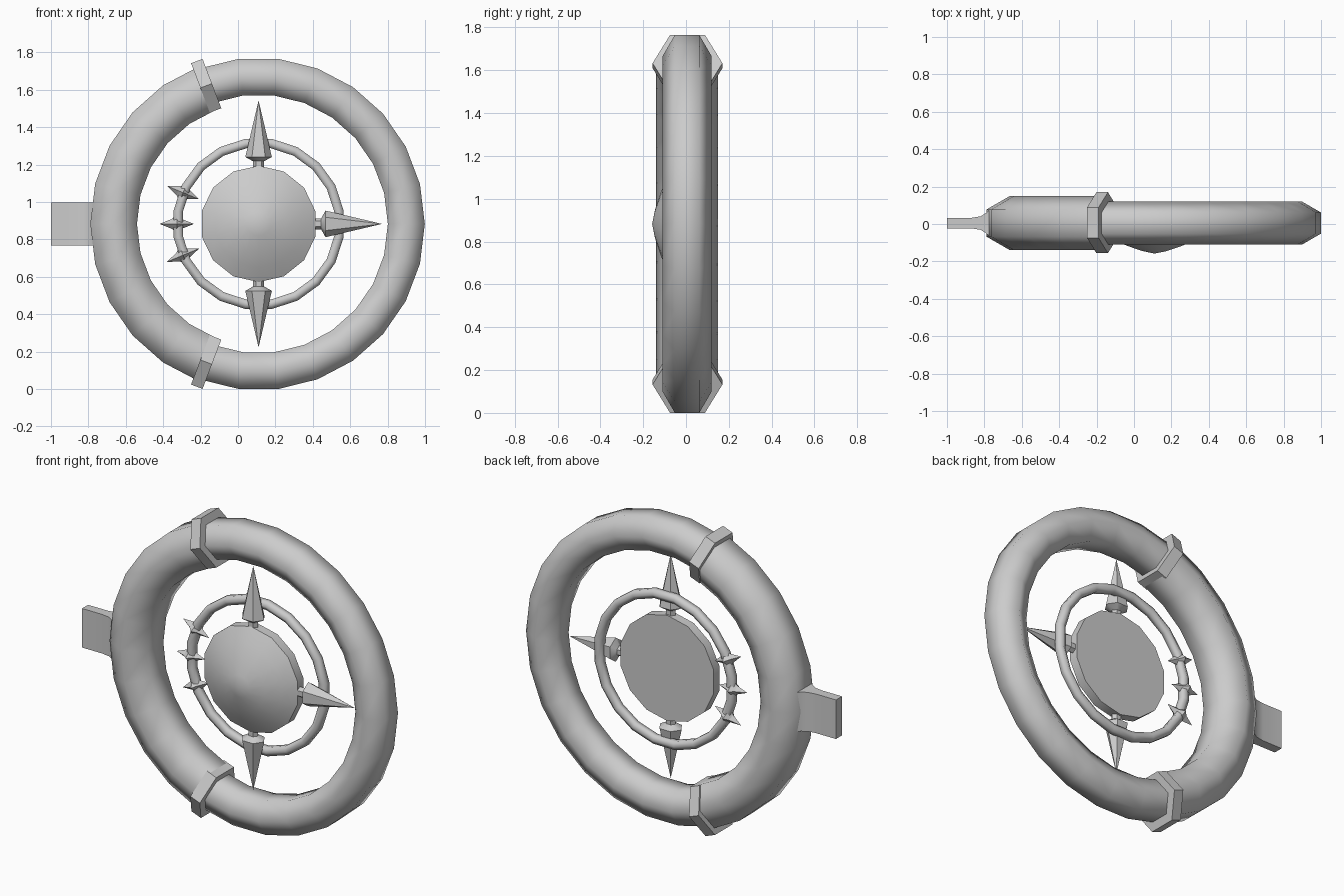
import bpy, bmesh, math
from mathutils import Matrix, Vector

if "Cube" in bpy.data.objects:
    bpy.data.objects.remove(bpy.data.objects["Cube"])

CX, CY, CZ = 0.11, 0.005, 0.8825      # shared centre of the rings
STEP = 2 * math.pi / 26               # outer ring segment


def make(name, bm, smooth=None):
    bmesh.ops.recalc_face_normals(bm, faces=bm.faces)
    me = bpy.data.meshes.new(name)
    bm.to_mesh(me)
    bm.free()
    ob = bpy.data.objects.new(name, me)
    bpy.context.collection.objects.link(ob)
    if smooth:
        bpy.ops.object.select_all(action='DESELECT')
        ob.select_set(True)
        bpy.context.view_layer.objects.active = ob
        bpy.ops.object.shade_smooth_by_angle(angle=math.radians(smooth))
    return ob


def loft(bm, loops, closed=False):
    """Skin a list of vertex loops; cap the ends unless closed."""
    n = len(loops[0])
    rings = [[bm.verts.new(p) for p in lp] for lp in loops]
    pairs = list(zip(rings, rings[1:])) + ([(rings[-1], rings[0])] if closed else [])
    for a, b in pairs:
        for i in range(n):
            j = (i + 1) % n
            bm.faces.new((a[i], a[j], b[j], b[i]))
    if not closed:
        bm.faces.new(rings[0])
        bm.faces.new(rings[-1])


def section(angle, r, tube, y, sides=6, shift=0.0):
    """Tube cross-section standing at an angle of the ring."""
    rad = Vector((math.cos(angle), 0, math.sin(angle)))
    tan = Vector((-rad.z, 0, rad.x))
    c = Vector((CX, y, CZ)) + rad * r + tan * shift
    pts = []
    for k in range(sides):
        t = 2 * math.pi * (k + 0.5) / sides
        pts.append(c + rad * tube * math.cos(t) + Vector((0, tube * math.sin(t), 0)))
    return pts


def lathe(name, profile, sides, angle, y, smooth=None, squash=1.0):
    """Solid turned around a radial axis of the ring; profile = (distance, radius)."""
    rad = Vector((math.cos(angle), 0, math.sin(angle)))
    tan = Vector((-rad.z, 0, rad.x))
    bm = bmesh.new()
    loops = []
    for d, r in profile:
        c = Vector((CX, y, CZ)) + rad * d
        loops.append([c + tan * r * math.cos(2 * math.pi * k / sides)
                      + Vector((0, squash * r * math.sin(2 * math.pi * k / sides), 0))
                      for k in range(sides)])
    loft(bm, loops)
    bmesh.ops.remove_doubles(bm, verts=bm.verts, dist=0.0005)
    return make(name, bm, smooth)


# outer ring: thin right arc and thick left arc
for name, k0, k1, r, tube in (("ring_thin_arc", -8, 8, 0.790, 0.114),
                              ("ring_thick_arc", 8, 18, 0.775, 0.144)):
    bm = bmesh.new()
    loft(bm, [section(k * STEP, r, tube, CY) for k in range(k0, k1 + 1)])
    make(name, bm, 65)

# hexagonal cuffs where the arcs meet
for name, k in (("cuff_top", 8), ("cuff_bottom", -8)):
    bm = bmesh.new()
    loft(bm, [section(k * STEP, 0.79, 0.163, CY + 0.002, shift=s) for s in (-0.033, 0.033)])
    make(name, bm)

# thin inner ring
bm = bmesh.new()
loft(bm, [section((k + 0.5) * math.pi / 10, 0.435, 0.029, 0.03) for k in range(20)], True)
make("inner_ring", bm, 65)

# domed disc
bm = bmesh.new()
loops = []
for y, r in ((0.018, 0.311), (-0.037, 0.311), (-0.08, 0.235), (-0.117, 0.15),
             (-0.145, 0.065), (-0.158, 0.0)):
    loops.append([(CX + r * math.sin(2 * math.pi * k / 14), y,
                   CZ + r * math.cos(2 * math.pi * k / 14)) for k in range(14)])
loft(bm, loops)
bmesh.ops.remove_doubles(bm, verts=bm.verts, dist=0.0005)
make("domed_disc", bm, 40)

# three large pointers on necks
pointer = [(0.28, 0.03), (0.335, 0.03), (0.358, 0.071), (0.66, 0.0)]
for name, a in (("pointer_right", 0), ("pointer_top", 90), ("pointer_bottom", -90)):
    lathe(name, pointer, 6, math.radians(a), -0.015, 50, 0.85)

# three small double-ended barbs on the inner ring
barb = [(0.345, 0.0), (0.41, 0.026), (0.437, 0.05), (0.464, 0.026), (0.53, 0.0)]
for i, a in enumerate((157.5, 180, 202.5)):
    lathe("barb_%d" % (i + 1), barb, 4, math.radians(a), 0.03)

# flat tab flaring into the ring on the left
bm = bmesh.new()
loft(bm, [[(x, CY + sy * h, CZ + sz * 0.115)
           for sy, sz in ((-1, -1), (1, -1), (1, 1), (-1, 1))]
          for x, h in ((-1.0, 0.028), (-0.87, 0.028), (-0.82, 0.036),
                       (-0.79, 0.055), (-0.765, 0.078), (-0.7, 0.078))])
make("side_tab", bm, 35)
